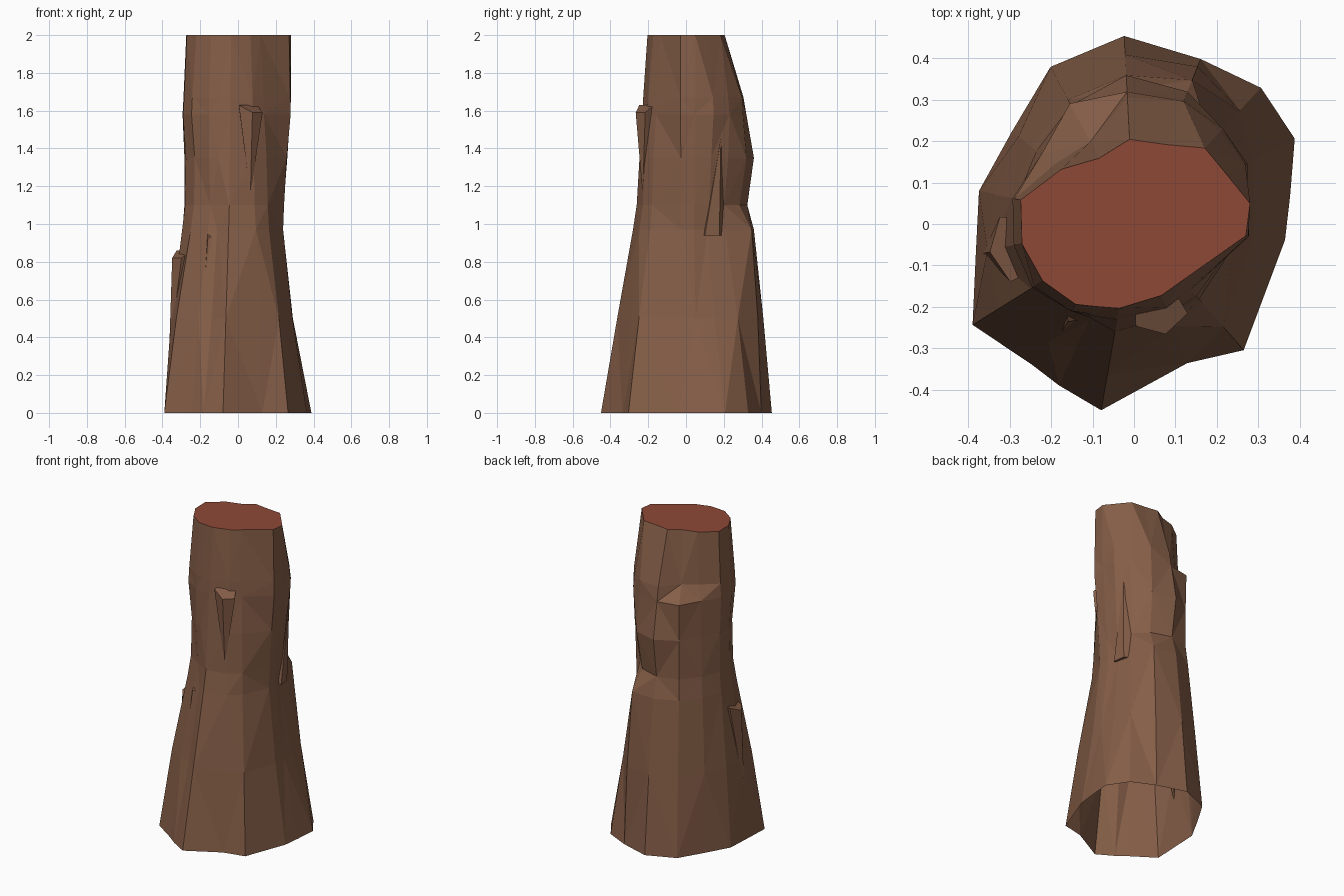
import bpy
import bmesh
from math import cos, sin, radians


def material(name, rgb):
    m = bpy.data.materials.new(name)
    m.diffuse_color = (*rgb, 1)
    return m


bark = material("brown bark", (0.235, 0.112, 0.064))
wood = material("red cut wood", (0.27, 0.065, 0.037))


def polar(a, r, z):
    return (r * cos(radians(a)), r * sin(radians(a)), z)


def finish(bm, name, mats):
    mesh = bpy.data.meshes.new(name)
    bm.to_mesh(mesh)
    bm.free()
    for m in mats:
        mesh.materials.append(m)
    obj = bpy.data.objects.new(name, mesh)
    bpy.context.collection.objects.link(obj)
    return obj


# Trunk: irregular rings, radius per corner angle and height
angles = [10, 28, 47, 68, 93, 118, 143, 168, 190, 212, 234, 245, 260, 291, 311, 354]
rings = {
    0.0: [.383, .44, .45, .43, .455, .43, .37, .383, .388, .46, .42, .43, .457, .36, .404, .367],
    0.5: [.295, .32, .375, .41, .41, .385, .35, .345, .36, .385, .355, .33, .37, .315, .33, .29],
    0.97: [.24, .245, .285, .375, .36, .34, .31, .30, .30, .295, .27, .26, .285, .265, .25, .24],
    1.1: [.245, .26, .275, .305, .325, .325, .295, .29, .285, .275, .25, .25, .265, .245, .24, .245],
    1.35: [.265, .285, .305, .345, .36, .325, .285, .29, .28, .27, .26, .25, .25, .235, .23, .26],
    1.58: [.28, .31, .315, .325, .32, .33, .28, .30, .295, .29, .26, .245, .235, .22, .21, .28],
    1.67: [.285, .305, .305, .32, .305, .225, .24, .295, .29, .285, .26, .24, .23, .215, .205, .278],
    2.0: [.285, .254, .251, .207, .205, .18, .22, .28, .275, .26, .24, .22, .207, .185, .18, .272],
}
bm = bmesh.new()
loops = [[bm.verts.new(polar(a, r, z)) for a, r in zip(angles, radii)]
         for z, radii in rings.items()]
n = len(angles)
for k, (lo, hi) in enumerate(zip(loops, loops[1:])):
    for i in range(n):
        j = (i + 1) % n
        if (i + k) % 2:     # alternate the diagonals for a chiselled look
            tris = (lo[i], lo[j], hi[j]), (lo[i], hi[j], hi[i])
        else:
            tris = (lo[i], lo[j], hi[i]), (lo[j], hi[j], hi[i])
        for t in tris:
            bm.faces.new(t)
bm.faces.new(loops[-1]).material_index = 1      # cut top, bottom stays open
finish(bm, "trunk", [bark, wood])


# Broken bark ledges: a flat shelf tapering to a point on the trunk
def ledge(name, angle, r_out, z, half, z_tip, r_tip, slope=0.02):
    bm = bmesh.new()
    inner = r_out - 0.08
    ring = [bm.verts.new(polar(angle + d, r, h)) for d, r, h in (
        (-half, inner, z + slope), (-half, r_out - 0.03, z + slope),
        (0, r_out, z), (half, r_out - 0.025, z), (half, inner, z + slope))]
    tip = bm.verts.new(polar(angle, r_tip, z_tip))
    bm.faces.new(ring)
    for a, b in zip(ring, ring[1:]):
        bm.faces.new((b, a, tip))
    bmesh.ops.recalc_face_normals(bm, faces=bm.faces)
    finish(bm, name, [bark])


ledge("front_ledge", 286, 0.277, 1.59, 15, 1.15, 0.238, 0.04)
ledge("left_ledge", 191, 0.355, 0.82, 14, 0.3, 0.372, 0.04)
ledge("front_left_ledge", 236, 0.285, 0.93, 6, 0.5, 0.34, 0.05)
ledge("right_overhang", 38, 0.287, 0.94, 15, 1.45, 0.3, 0.0)
